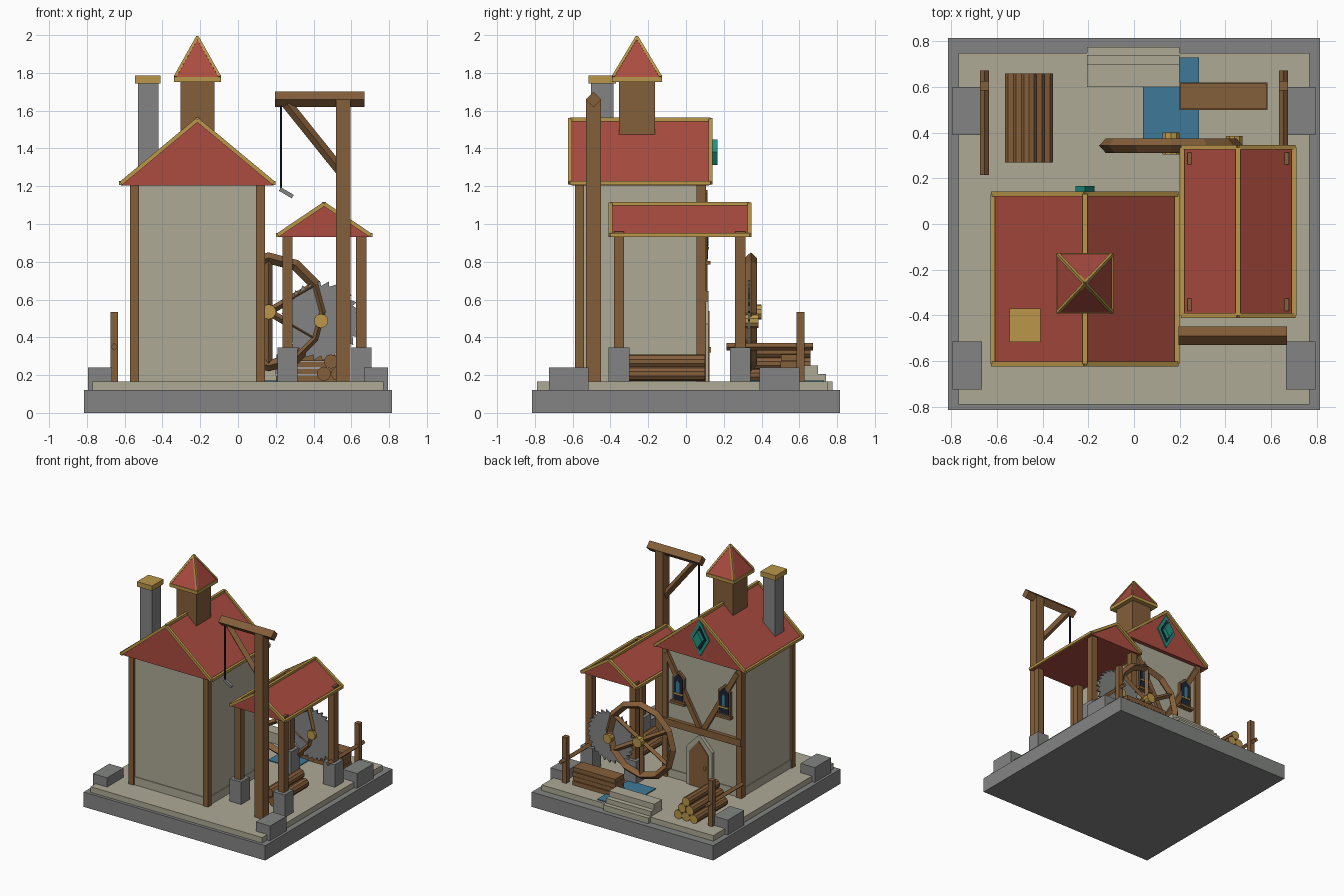
import bpy, bmesh, math
from mathutils import Vector, Matrix

if "Cube" in bpy.data.objects:
    bpy.data.objects.remove(bpy.data.objects["Cube"])


def material(name, r, g, b):
    lin = [(c / 255 / 12.92) if c < 11 else ((c / 255 + 0.055) / 1.055) ** 2.4 for c in (r, g, b)]
    m = bpy.data.materials.new(name)
    m.use_nodes = True
    m.diffuse_color = (*lin, 1)
    m.node_tree.nodes["Principled BSDF"].inputs["Base Color"].default_value = (*lin, 1)
    return m


PLASTER = material("pale plaster", 174, 170, 150)
STONE = material("grey stone", 130, 132, 130)
WOOD = material("brown wood", 132, 94, 58)
RED = material("red tiles", 172, 76, 64)
GOLD = material("golden trim", 186, 150, 74)
WATER = material("blue water", 62, 122, 152)
NAVY = material("dark navy", 30, 36, 54)
TEAL = material("teal glass", 32, 145, 128)


def finish(name, bm, *mats):
    bmesh.ops.recalc_face_normals(bm, faces=bm.faces)
    me = bpy.data.meshes.new(name)
    bm.to_mesh(me)
    bm.free()
    for m in mats:
        me.materials.append(m)
    ob = bpy.data.objects.new(name, me)
    bpy.context.collection.objects.link(ob)
    return ob


def box(name, x, y, z, mat):
    """Box from three (low, high) ranges."""
    bm = bmesh.new()
    bmesh.ops.create_cube(bm, size=1)
    for v in bm.verts:
        v.co = [r[0] if c < 0 else r[1] for c, r in zip(v.co, (x, y, z))]
    return finish(name, bm, mat)


def bar(name, p, q, r, mat, seg=4, square=False, end=None):
    """Rod from p to q; four sides give a diamond section unless square."""
    p, q = Vector(p), Vector(q)
    d = q - p
    bm = bmesh.new()
    bmesh.ops.create_cone(bm, cap_ends=True, segments=seg, radius1=r, radius2=r, depth=d.length)
    roll = Matrix.Rotation(math.pi / 4 if square else 0, 4, 'Z')
    bm.transform(Matrix.Translation((p + q) / 2) @ d.to_track_quat('Z', 'Y').to_matrix().to_4x4() @ roll)
    if end:
        for f in bm.faces:
            f.material_index = int(len(f.verts) == seg)
    return finish(name, bm, mat, end or mat)


def plate(name, pts, y0, y1, mat):
    """Outline in x and z, extruded along y."""
    bm = bmesh.new()
    face = bm.faces.new([bm.verts.new((x, y0, z)) for x, z in pts])
    new = bmesh.ops.extrude_face_region(bm, geom=[face])["geom"]
    bmesh.ops.translate(bm, vec=(0, y1 - y0, 0), verts=[v for v in new if isinstance(v, bmesh.types.BMVert)])
    return finish(name, bm, mat)


def gable_roof(name, x0, x1, y0, y1, z0, z1):
    xm, t = (x0 + x1) / 2, 0.011
    plate(name, [(x0 + t, z0), (x1 - t, z0), (xm, z1 - t)], y0 + 0.02, y1 - 0.02, RED)
    a, b = y0 + t, y1 - t
    lines = [((xm, a, z1 - t), (xm, b, z1 - t))]
    for x in (x0 + t, x1 - t):
        lines.append(((x, a, z0 + t), (x, b, z0 + t)))
        lines += [((x, y, z0 + t), (xm, y, z1 - t)) for y in (a, b)]
    for p, q in lines:
        bar(name + "_trim", p, q, 0.015, GOLD, square=True)


# Ground
box("stone_base", (-.815, .815), (-.815, .815), (0, .12), STONE)
box("courtyard", (-.77, .77), (-.79, .75), (.12, .165), PLASTER)
for x0, x1 in ((-.795, -.667), (.667, .795)):
    for y0, y1 in ((-.725, -.515), (.39, .60)):
        box("corner_stone", (x0, x1), (y0, y1), (.12, .24), STONE)
box("water_channel", (.04, .285), (.33, .73), (.12, .172), WATER)
for y1, top in ((.70, .25), (.74, .205), (.775, .166)):
    box("landing_step", (-.205, .2), (.60, y1), (.001, top), PLASTER)

# House body
box("house_walls", (-.555, .125), (-.57, .09), (.165, 1.22), PLASTER)
box("wall_skirt", (-.562, .132), (-.577, .097), (.165, .23), PLASTER)
for x0, x1 in ((-.572, -.525), (.095, .142)):
    for y0, y1 in ((-.587, -.54), (.055, .107)):
        box("corner_post", (x0, x1), (y0, y1), (.165, 1.215), WOOD)
gable_roof("house_roof", -.63, .20, -.625, .142, 1.205, 1.563)

# Timbering on the back wall
box("cross_beam", (-.572, .142), (.07, .12), (.59, .645), WOOD)
for s in (-1, 1):
    bar("wall_brace", (-.215 + s * .32, .095, 1.17), (-.215 + s * .02, .095, .64), .028, WOOD, square=True)


def pointed(x, w, z0, z1, rise):
    return [(x - w, z0), (x + w, z0), (x + w, z1 - rise), (x, z1), (x - w, z1 - rise)]


# Door and windows
plate("door_frame", pointed(-.2, .115, .165, .59, .12), .08, .118, PLASTER)
plate("door", pointed(-.2, .085, .165, .54, .1), .08, .124, WOOD)
box("door_handle", (-.265, -.25), (.1, .133), (.32, .35), GOLD)
for x in (-.42, -.01):
    plate("window_frame", pointed(x, .055, .80, 1.05, .05), .08, .11, WOOD)
    plate("window_pane", pointed(x, .042, .815, 1.03, .04), .08, .116, NAVY)
    plate("window_light", pointed(x, .015, .88, .98, .02), .08, .12, WATER)
    box("window_sill", (x - .065, x + .065), (.08, .13), (.785, .805), WOOD)
    box("window_mullion", (x - .042, x + .042), (.1, .122), (.865, .877), GOLD)


def diamond(w, h):
    return [(-.215 + w, 1.38), (-.215, 1.38 + h), (-.215 - w, 1.38), (-.215, 1.38 - h)]


# Gable ornament
plate("ornament_outer", diamond(.085, .145), .11, .13, TEAL)
plate("ornament_ring", diamond(.058, .10), .11, .135, NAVY)
plate("ornament_inner", diamond(.042, .068), .11, .166, TEAL)

# Chimney
box("chimney", (-.53, -.42), (-.502, -.385), (1.25, 1.75), STONE)
box("chimney_cap", (-.545, -.41), (-.517, -.37), (1.745, 1.785), GOLD)

# Turret
cx, cy = -.215, -.26
box("turret", (cx - .09, cx + .09), (cy - .095, cy + .095), (1.4, 1.77), WOOD)
box("turret_eave", (cx - .125, cx + .125), (cy - .133, cy + .133), (1.752, 1.778), GOLD)
bm = bmesh.new()
bmesh.ops.create_cone(bm, cap_ends=True, segments=4, radius1=.172, radius2=0, depth=.222)
bm.transform(Matrix.Translation((cx, cy, 1.885)) @ Matrix.Diagonal((1, 1.07, 1, 1)) @ Matrix.Rotation(math.pi / 4, 4, 'Z'))
finish("turret_roof", bm, RED)
for sx in (-1, 1):
    for sy in (-1, 1):
        bar("turret_hip", (cx + sx * .118, cy + sy * .126, 1.78), (cx, cy, 1.99), .010, GOLD)

# Shed
gable_roof("shed_roof", .20, .712, -.412, .347, .93, 1.117)
for x in (.262, .653):
    for y in (-.354, .287):
        box("shed_post", (x - .027, x + .027), (y - .027, y + .027), (.165, .96), WOOD)
        box("post_footing", (x - .053, x + .053), (y - .055, y + .055), (.165, .347), STONE)
for x, z in ((.455, .207), (.53, .207), (.492, .272)):
    bar("shed_log", (x, -.31, z), (x, .10, z), .038, WOOD, seg=10)

# Crane
box("crane_post", (.52, .595), (-.53, -.45), (.165, 1.66), WOOD)
bar("crane_arm", (.195, -.49, 1.66), (.67, -.49, 1.66), .041, WOOD)
bar("crane_brace", (.26, -.49, 1.635), (.545, -.49, 1.28), .028, WOOD)
bar("crane_rope", (.228, -.49, 1.18), (.228, -.49, 1.64), .007, NAVY, seg=6)
bar("crane_hook", (.222, -.49, 1.185), (.29, -.49, 1.145), .015, STONE, square=True)

# Mill wheel with diamond rim
wheel = Vector((.162, .343, .535))
bm = bmesh.new()
n = 12
rings = []
for i in range(n):
    a = 2 * math.pi * i / n
    d = Vector((math.sin(a), 0, math.cos(a)))
    rings.append([bm.verts.new(wheel + d * r + Vector((0, y, 0)))
                  for r, y in ((.315, 0), (.285, .032), (.255, 0), (.285, -.032))])
for i in range(n):
    for j in range(4):
        k, m = (i + 1) % n, (j + 1) % 4
        bm.faces.new((rings[i][j], rings[i][m], rings[k][m], rings[k][j]))
finish("wheel_rim", bm, WOOD)
for i in range(3):
    a = math.pi * i / 3
    d = Vector((math.sin(a), 0, math.cos(a))) * .28
    bar("wheel_spoke", wheel - d, wheel + d, .02, WOOD)
bar("wheel_hub", (.162, .305, .535), (.162, .40, .535), .04, GOLD, seg=10)

# Saw blade
teeth = 28
outline = []
for i in range(teeth):
    a = 2 * math.pi * i / teeth
    for r, da in ((.185, 0), (.213, .03)):
        outline.append((.44 + r * math.cos(a + da), .487 + r * math.sin(a + da)))
plate("saw_blade", outline, .328, .34, STONE)
bar("saw_hub", (.44, .305, .487), (.44, .385, .487), .038, GOLD, seg=10)

# Log pile
for row in range(3):
    for i in range(3 - row):
        x, z = -.53 + .07 * i + .035 * row, .2 + .061 * row
        bar("pile_log", (x, .27, z), (x, .66, z), .036, WOOD, seg=10, end=GOLD)

# Plank stack
for i in range(4):
    t = .004 * (i % 2)
    box("plank", (.20 + t, .585 - t), (.50 + t, .62 - t), (.165 + .037 * i, .198 + .037 * i), WOOD)

# Hitching rails
for x in (-.655, .655):
    box("rail_post", (x - .02, x + .02), (.585, .627), (.165, .535), WOOD)
    bar("rail", (x, .215, .35), (x, .672, .35), .019, WOOD)
